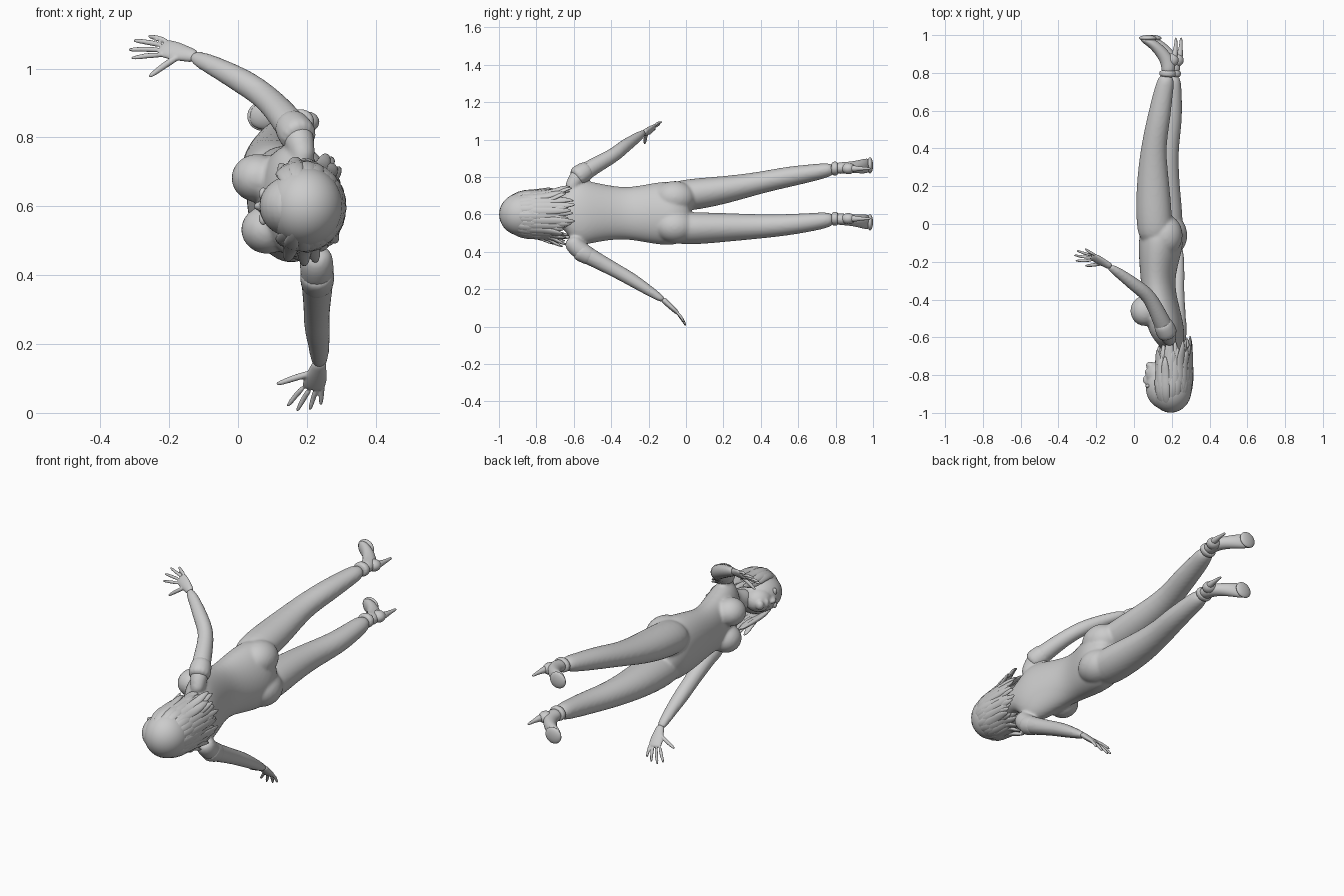
import bpy, bmesh, math, random
from mathutils import Vector, Matrix

random.seed(4)


def finish(name, bm, sub=0):
    bmesh.ops.recalc_face_normals(bm, faces=bm.faces)
    me = bpy.data.meshes.new(name)
    bm.to_mesh(me)
    bm.free()
    for p in me.polygons:
        p.use_smooth = True
    ob = bpy.data.objects.new(name, me)
    bpy.context.collection.objects.link(ob)
    if sub:
        ob.modifiers.new("subsurf", 'SUBSURF').levels = sub
        ob.modifiers["subsurf"].render_levels = sub
    return ob


def tube(name, rows, wide, sides=14, sub=2):
    """Loft of ellipses; row = x, y, z, radius along 'wide', other radius."""
    bm = bmesh.new()
    pts = [Vector(r[:3]) for r in rows]
    rings = []
    for i, r in enumerate(rows):
        t = (pts[min(i + 1, len(pts) - 1)] - pts[max(i - 1, 0)]).normalized()
        w = Vector(wide)
        w = (w - t * w.dot(t)).normalized()
        d = t.cross(w)
        rings.append([bm.verts.new(pts[i] + w * r[3] * math.cos(a) + d * r[4] * math.sin(a))
                      for a in (2 * math.pi * k / sides for k in range(sides))])
    for a, b in zip(rings, rings[1:]):
        for k in range(sides):
            bm.faces.new((a[k], a[(k + 1) % sides], b[(k + 1) % sides], b[k]))
    bm.faces.new(rings[0])
    bm.faces.new(rings[-1])
    return finish(name, bm, sub)


def ball(name, c, r, yaw=0.0):
    bm = bmesh.new()
    m = Matrix.Translation(c) @ Matrix.Rotation(yaw, 4, 'Y') @ Matrix.Diagonal((*r, 1))
    bmesh.ops.create_uvsphere(bm, u_segments=28, v_segments=18, radius=1, matrix=m)
    return finish(name, bm)


def fuse(name, obs, voxel, smooth):
    """Join parts into one smooth skin."""
    bpy.ops.object.select_all(action='DESELECT')
    for o in obs:
        o.select_set(True)
    bpy.context.view_layer.objects.active = obs[0]
    bpy.ops.object.convert(target='MESH')
    bpy.ops.object.join()
    ob = bpy.context.view_layer.objects.active
    ob.name = name
    rm = ob.modifiers.new("skin", 'REMESH')
    rm.mode, rm.voxel_size, rm.use_smooth_shade = 'VOXEL', voxel, True
    sm = ob.modifiers.new("smooth", 'SMOOTH')
    sm.factor, sm.iterations = 0.5, smooth
    return ob


# Torso, lying along y with the chest towards -x
WIDE = (-0.14, 0, 1)
body = [tube("torso", [
    (.14, .03, .615, .10, .07), (.145, -.03, .61, .165, .11), (.145, -.09, .605, .178, .122),
    (.13, -.20, .605, .162, .105), (.125, -.32, .605, .137, .087), (.145, -.45, .61, .155, .095),
    (.17, -.55, .61, .18, .095), (.195, -.61, .61, .165, .075), (.205, -.66, .61, .08, .056),
    (.20, -.72, .605, .055, .055), (.18, -.80, .60, .05, .05)], WIDE, 18)]
for x, z in ((.057, .682), (.085, .532)):
    body.append(ball("breast", (x, -.46, z), (.076, .08, .07)))
for x, z in ((.165, .69), (.19, .535)):
    body.append(ball("buttock", (x, -.06, z), (.092, .11, .088)))

# Legs
body.append(tube("upper_leg", [
    (.12, -.10, .69, .075, .09), (.107, 0, .702, .09, .10), (.10, .20, .728, .077, .092),
    (.10, .40, .77, .058, .067), (.13, .55, .802, .057, .064), (.155, .70, .826, .045, .053),
    (.178, .80, .845, .036, .043)], WIDE))
body.append(tube("lower_leg", [
    (.16, -.10, .53, .08, .09), (.162, 0, .523, .092, .105), (.15, .20, .53, .08, .094),
    (.165, .40, .535, .066, .07), (.195, .55, .544, .058, .064), (.202, .70, .562, .049, .053),
    (.205, .80, .577, .038, .043)], WIDE))

# Arms down to the wrists
body.append(tube("raised_arm", [
    (.195, -.62, .72, .05, .05), (.185, -.60, .79, .056, .056), (.135, -.49, .86, .046, .046),
    (.082, -.38, .918, .039, .039), (.02, -.335, .96, .04, .038), (-.07, -.265, 1.008, .031, .028),
    (-.14, -.22, 1.04, .024, .018)], (0, .6, .8)))
body.append(tube("lowered_arm", [
    (.225, -.62, .48, .05, .05), (.23, -.59, .415, .052, .054), (.23, -.46, .345, .044, .043),
    (.228, -.34, .28, .038, .038), (.23, -.28, .245, .04, .037), (.236, -.19, .187, .03, .028),
    (.236, -.11, .135, .026, .018)], (1, 0, 0)))
fuse("body", body, .008, 6)

# Short sleeves and trouser cuffs
tube("raised_sleeve", [(.185, -.60, .79, .058, .058), (.165, -.555, .82, .055, .055),
                       (.145, -.51, .848, .05, .05)], (0, .6, .8))
tube("lowered_sleeve", [(.23, -.59, .415, .054, .056), (.23, -.54, .388, .05, .051),
                        (.23, -.49, .361, .047, .047)], (1, 0, 0))
for x, z in ((.178, .845), (.205, .577)):
    tube("trouser_cuff", [(x - .002, .775, z, .038, .045), (x, .80, z, .038, .045),
                          (x, .815, z, .037, .044)], WIDE)


# Hands: palm, four fingers, thumb
def hand(name, wrist, knuckles, tips, thumb, normal):
    w, ks = Vector(wrist), [Vector(k) for k in knuckles]
    mid = sum(ks, Vector()) / 4
    across = (ks[0] - ks[3]).normalized()
    h = (ks[0] - ks[3]).length / 2 + .009
    parts = [tube("palm", [(*w.lerp(mid, t), a, b) for t, a, b in
             ((-.2, .021, .016), (.15, .024, .016), (.55, h, .015), (1.0, h, .012), (1.12, h * .8, .008))], across)]
    fingers = [(k, Vector(t), .0088) for k, t in zip(ks, tips)]
    fingers.append((w.lerp(mid, .3), Vector(thumb), .011))
    for k, t, r in fingers:
        bend = k.lerp(t, .5) + Vector(normal) * .005
        parts.append(tube("finger", [(*k, r, r), (*bend, r, r), (*k.lerp(t, .85), r * .8, r * .8),
                                     (*t, r * .45, r * .45)], across, 8))
    return fuse(name, parts, .0035, 3)


hand("raised_hand", (-.135, -.22, 1.038),
     [(-.203, -.165, 1.077), (-.217, -.167, 1.066), (-.221, -.178, 1.053), (-.214, -.19, 1.04)],
     [(-.262, -.13, 1.095), (-.305, -.14, 1.082), (-.32, -.165, 1.055), (-.312, -.195, 1.03)],
     (-.26, -.222, .975), (0, -.6, .6))
hand("lowered_hand", (.235, -.115, .138),
     [(.245, -.053, .082), (.229, -.047, .074), (.21, -.046, .072), (.193, -.052, .078)],
     [(.24, -.008, .022), (.208, 0, .008), (.17, 0, .004), (.142, -.01, .018)],
     (.11, -.06, .083), (0, .6, .5))

# High-heeled shoes
for dx, dz, dn in ((0, .845, .012), (.027, .577, -.014)):
    path = [(.18, .79, .033, .038), (.185, .85, .031, .04), (.15, .905, .033, .034),
            (.105, .95, .04, .028), (.065, .972, .04, .022), (.035, .985, .026, .013)]
    tube("shoe", [(x + dx, y, dz + dn * i / 3, a, b) for i, (x, y, a, b) in enumerate(path)], (0, 0, 1))
    ball("heel_cup", (.2 + dx, .868, dz), (.036, .036, .03))
    ball("shoe_sole", (.073 + dx, .984, dz + dn * 1.4), (.046, .016, .043))
    tube("heel_spike", [(.212 + dx, .87, dz, .024, .024), (.219 + dx, .92, dz, .013, .013),
                        (.222 + dx, .96, dz, .008, .008), (.222 + dx, .988, dz, .007, .007)], (0, 0, 1), 10)

# Head and face
face = [ball("skull", (.16, -.865, .6), (.098, .115, .09)),
        ball("jaw", (.128, -.80, .6), (.066, .072, .06)),
        ball("nose", (.062, -.825, .6), (.016, .024, .013)),
        ball("lips", (.068, -.783, .6), (.012, .012, .024)),
        ball("chin", (.085, -.748, .6), (.022, .02, .025))]
fuse("head", face, .006, 4)
for s in (-1, 1):
    ball("eye", (.073, -.857, .6 + s * .036), (.012, .011, .018))

# Hair: cap, then flat tapering locks down to the shoulders
ball("hair_cap", (.195, -.878, .6), (.11, .121, .115))
for k in range(38):
    layer = k % 2
    a = math.radians(-122 + 244 * k / 37)
    side = abs(math.sin(a))
    end = -.585 - .075 * random.random() - (.04 if abs(a) > 1.75 else 0)
    flare = .108 + .045 * side * random.random()
    rows = []
    for t, r, w, b in ((0, .045, .012, .008), (.2, .098, .024, .012), (.42, .114 + .004 * layer, .028, .014),
                       (.68, .112 - .012 * layer, .027, .014), (.88, flare, .018, .010),
                       (1, flare + .012 * random.uniform(-1, 1), .005, .004)):
        rows.append((.19 + r * math.cos(a), -.985 + (end + .985) * t,
                     .6 + r * math.sin(a) * (1.03 + .1 * t), w, b))
    tube("hair_lock", rows, (-math.sin(a), 0, math.cos(a)), 8, 1)
